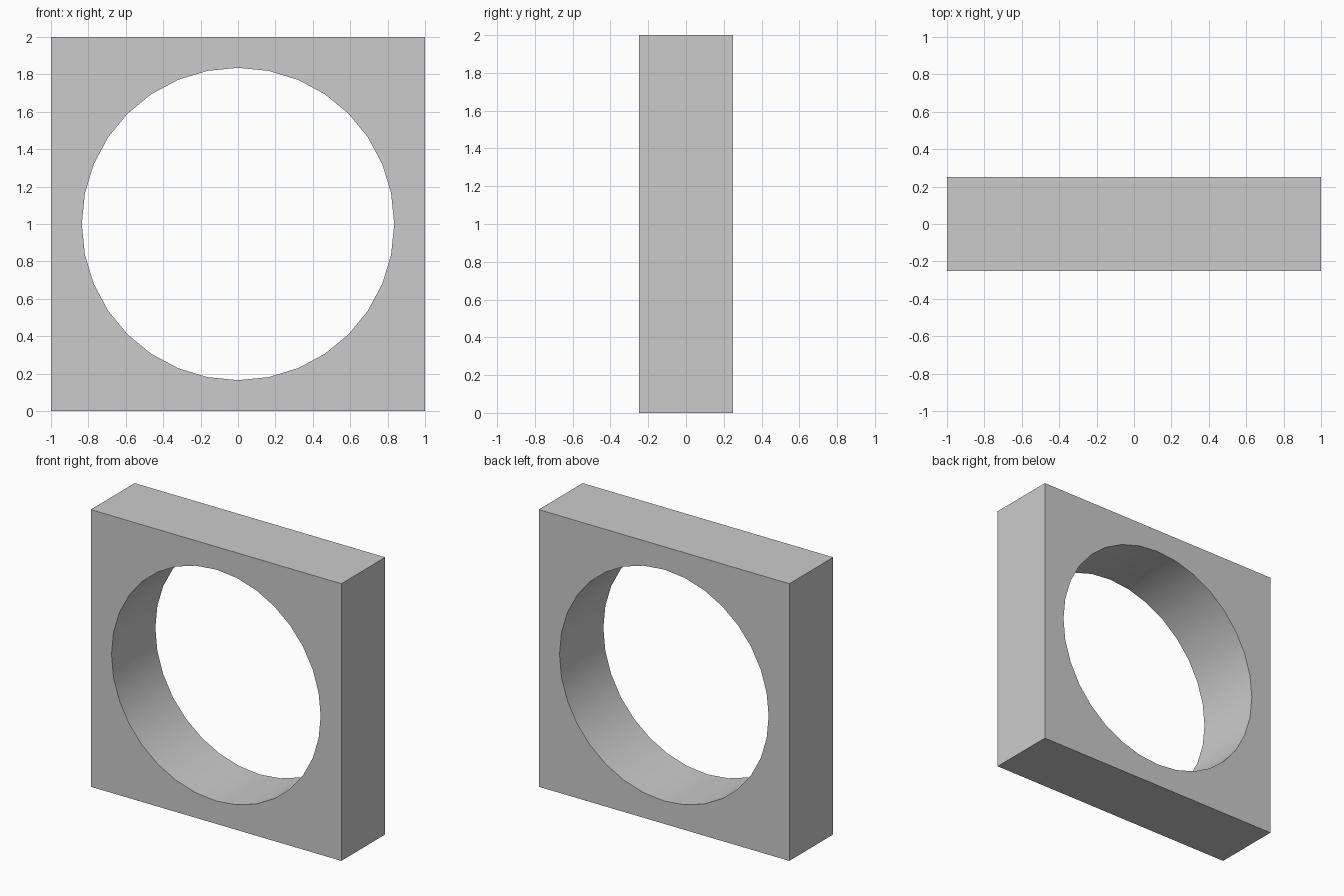
import bpy, bmesh, math

if "Cube" in bpy.data.objects:
    bpy.data.objects.remove(bpy.data.objects["Cube"])

SIDES = 32
RADIUS = 0.835
HALF_DEPTH = 0.25
CENTRE_Z = 1.0


def ring(bm, y, square):
    """Loop of vertices around the hole axis: a circle, or its projection on the square."""
    verts = []
    for i in range(SIDES):
        a = 2 * math.pi * i / SIDES
        c, s = math.cos(a), math.sin(a)
        r = 1 / max(abs(c), abs(s)) if square else RADIUS
        verts.append(bm.verts.new((r * c, y, CENTRE_Z + r * s)))
    return verts


# Square block with a round through-hole: four loops joined in a closed cycle
bm = bmesh.new()
loops = [ring(bm, -HALF_DEPTH, True), ring(bm, HALF_DEPTH, True),
         ring(bm, HALF_DEPTH, False), ring(bm, -HALF_DEPTH, False)]
for k in range(4):
    a, b = loops[k], loops[(k + 1) % 4]
    for i in range(SIDES):
        j = (i + 1) % SIDES
        bm.faces.new((a[i], a[j], b[j], b[i]))
bmesh.ops.recalc_face_normals(bm, faces=bm.faces)

mesh = bpy.data.meshes.new("square_frame")
bm.to_mesh(mesh)
bm.free()
frame = bpy.data.objects.new("square_frame", mesh)
bpy.context.collection.objects.link(frame)

# Smooth hole wall, sharp block edges
bpy.context.view_layer.objects.active = frame
frame.select_set(True)
bpy.ops.object.shade_smooth_by_angle(angle=math.radians(30))
